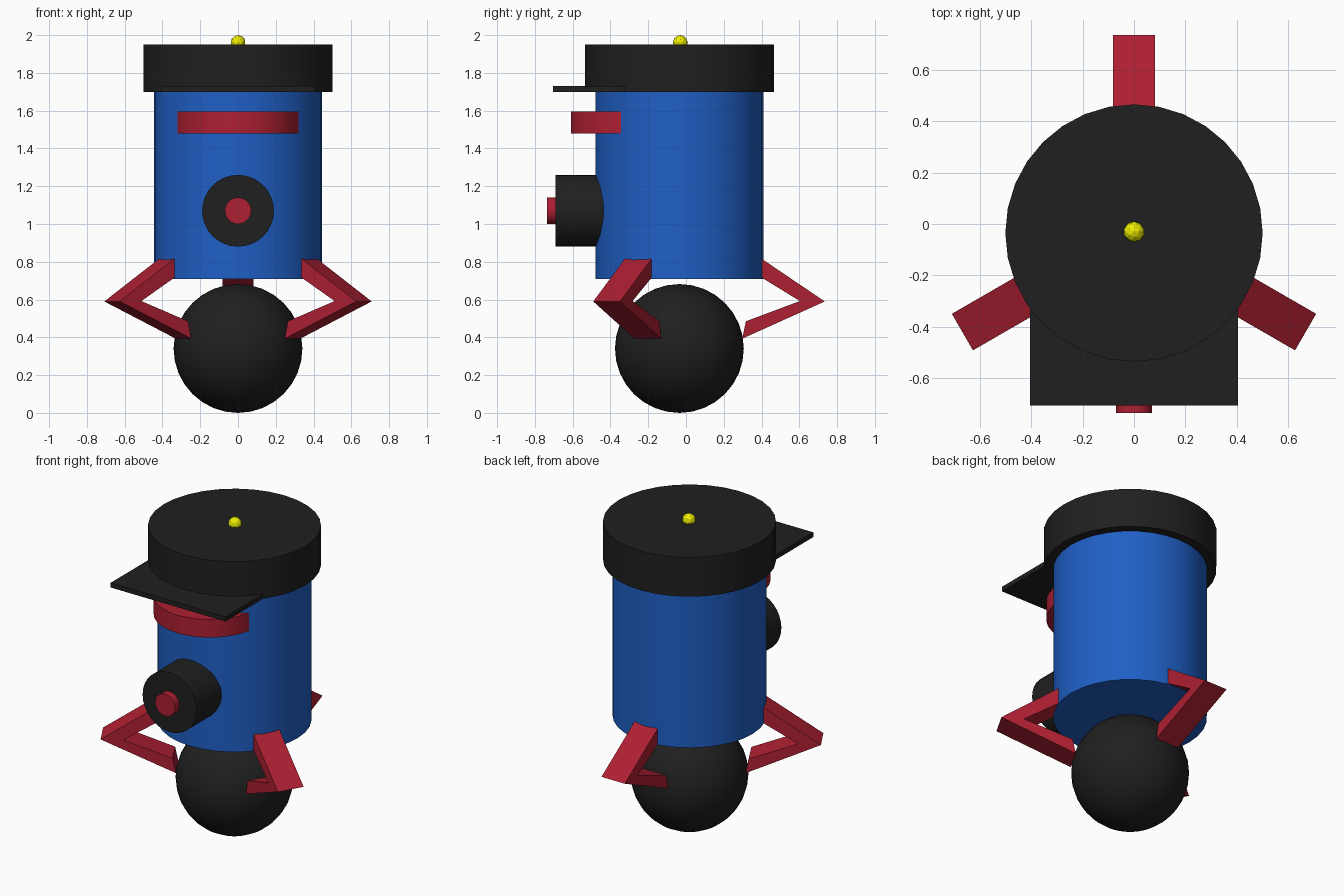
import bpy, bmesh
from math import radians, cos, sin
from mathutils import Matrix, Vector

if "Cube" in bpy.data.objects:
    bpy.data.objects.remove(bpy.data.objects["Cube"])

CY = -0.035  # y of the main axis


def material(name, rgb):
    m = bpy.data.materials.new(name)
    m.diffuse_color = (*rgb, 1)
    m.use_nodes = True
    m.node_tree.nodes["Principled BSDF"].inputs["Base Color"].default_value = m.diffuse_color
    return m


BLUE = material("blue", (0.014, 0.115, 0.56))
BLACK = material("black", (0.014, 0.014, 0.014))
RED = material("red", (0.42, 0.014, 0.032))
YELLOW = material("yellow", (0.85, 0.85, 0.0))


def finish(name, mat, smooth=True):
    ob = bpy.context.object
    ob.name = name
    ob.data.materials.append(mat)
    if smooth:
        bpy.ops.object.shade_smooth_by_angle(angle=radians(30))
    return ob


def upright(name, mat, r, z0, z1, y=CY, sides=32):
    bpy.ops.mesh.primitive_cylinder_add(vertices=sides, radius=r, depth=z1 - z0,
                                        location=(0, y, (z0 + z1) / 2))
    return finish(name, mat)


def forward(name, mat, r, y0, y1, z):
    bpy.ops.mesh.primitive_cylinder_add(vertices=32, radius=r, depth=y1 - y0,
                                        location=(0, (y0 + y1) / 2, z),
                                        rotation=(radians(90), 0, 0))
    return finish(name, mat)


# Body, cap and curved visor band
upright("body", BLUE, 0.445, 0.71, 1.71)
upright("cap", BLACK, 0.50, 1.70, 1.95)
upright("visor_band", RED, 0.325, 1.48, 1.595, y=-0.285)

# Flat cap brim
bpy.ops.mesh.primitive_cube_add(size=1, location=(0, -0.4875, 1.715))
bpy.context.object.scale = (0.81, 0.435, 0.03)
finish("cap_brim", BLACK, False)

# Chest lens and its button
forward("chest_lens", BLACK, 0.19, -0.69, -0.35, 1.07)
forward("lens_button", RED, 0.07, -0.735, -0.65, 1.07)

# Rolling ball
bpy.ops.mesh.primitive_uv_sphere_add(segments=32, ring_count=16, radius=0.341,
                                     location=(0, CY, 0.341))
finish("ball", BLACK)

# Small knob on the cap
bpy.ops.mesh.primitive_ico_sphere_add(subdivisions=2, radius=0.04,
                                      location=(0, CY + 0.005, 1.96))
finish("cap_knob", YELLOW, False)

# Three bent legs: (radius, height) profile extruded sideways
PROFILE = [(0.40, 0.84), (0.77, 0.59), (0.333, 0.393),
           (0.352, 0.485), (0.638, 0.592), (0.40, 0.738)]


def leg(name, angle):
    out = Vector((cos(angle), sin(angle), 0))
    side = Vector((-sin(angle), cos(angle), 0)) * 0.082
    bm = bmesh.new()
    base = Vector((0, CY, 0))
    face = bm.faces.new([bm.verts.new(base + out * r - side + Vector((0, 0, z)))
                         for r, z in PROFILE])
    ext = bmesh.ops.extrude_face_region(bm, geom=[face])
    verts = [v for v in ext["geom"] if isinstance(v, bmesh.types.BMVert)]
    bmesh.ops.translate(bm, verts=verts, vec=side * 2)
    bmesh.ops.recalc_face_normals(bm, faces=bm.faces)
    me = bpy.data.meshes.new(name)
    bm.to_mesh(me)
    bm.free()
    me.materials.append(RED)
    bpy.context.collection.objects.link(bpy.data.objects.new(name, me))


for name, deg in (("back_leg", 90), ("left_leg", 210), ("right_leg", 330)):
    leg(name, radians(deg))
